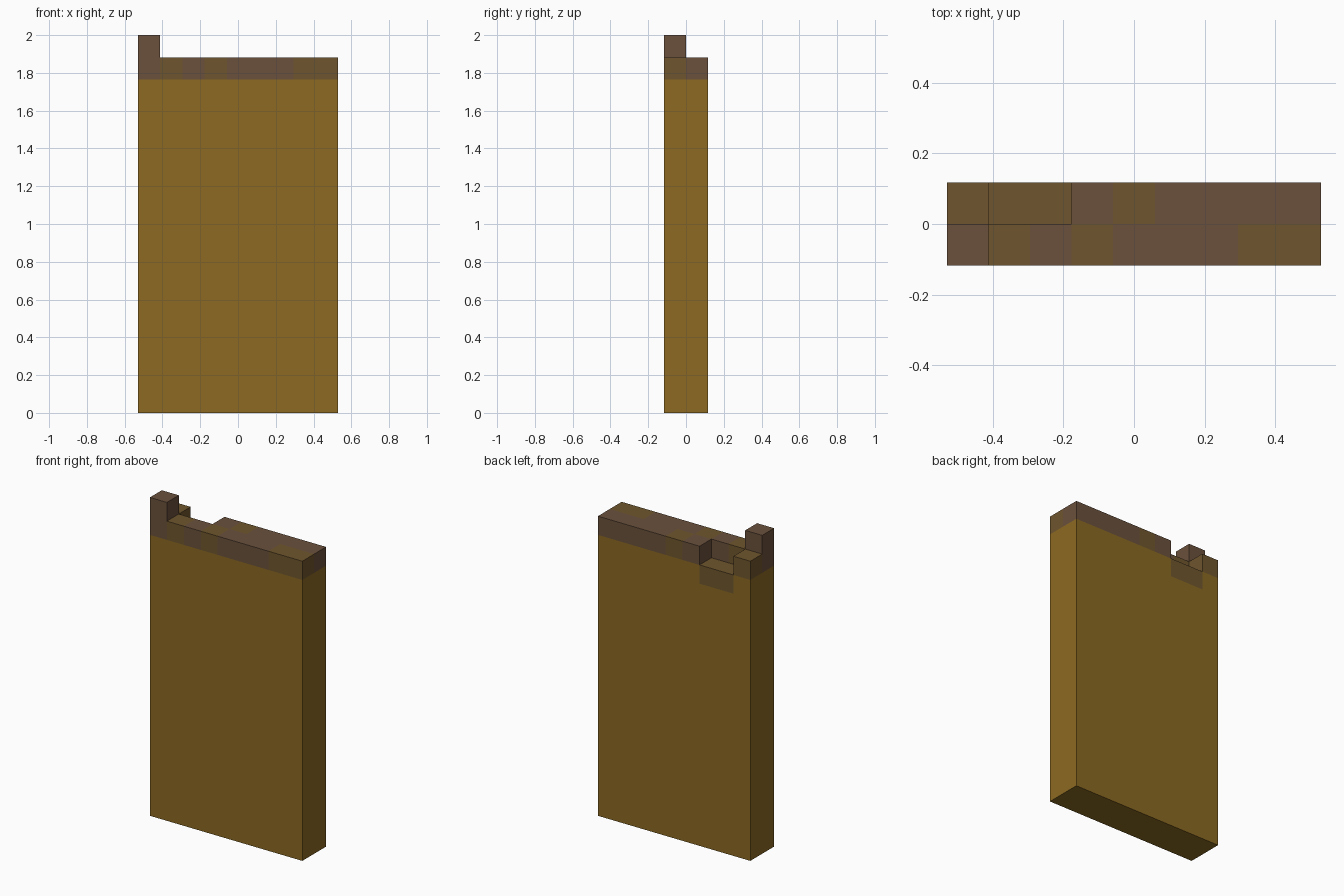
import bpy, bmesh
from mathutils import Vector

if "Cube" in bpy.data.objects:
    bpy.data.objects.remove(bpy.data.objects["Cube"])

U = 2 / 17                      # one block
NX, NY = 9, 2

# Height of each column, front row then back row, left to right
HEIGHTS = ([17] + [16] * 8, [16, 15, 15] + [16] * 6)
# Cap colour of each column: b = brown, o = olive
CAPS = ("bobobbboo", "ooobobbbb")


def material(name, srgb):
    m = bpy.data.materials.new(name)
    lin = [((c / 255 + 0.055) / 1.055) ** 2.4 for c in srgb]
    m.diffuse_color = (*lin, 1)
    m.use_nodes = True
    m.node_tree.nodes["Principled BSDF"].inputs["Base Color"].default_value = m.diffuse_color
    return m


ochre = material("ochre", (140, 106, 34))
brown = material("brown", (107, 81, 60))
olive = material("olive_brown", (111, 86, 46))

# Fill the block grid: ochre below, coloured cap on top of every column
cells = {}
for y in range(NY):
    for x in range(NX):
        h = HEIGHTS[y][x]
        cap_base = min(h - 1, 15)
        for z in range(h):
            kind = "p" if z < cap_base else CAPS[y][x]
            cells[x, y, z] = kind


def build(name, kinds):
    """Make one object from the exposed block faces of the given kinds."""
    bm = bmesh.new()
    for cell, kind in cells.items():
        if kind not in kinds:
            continue
        for axis in range(3):
            for sign in (-1, 1):
                near = list(cell)
                near[axis] += sign
                if tuple(near) in cells:
                    continue
                n, a, b = Vector(), Vector(), Vector()
                n[axis], a[(axis + 1) % 3], b[(axis + 2) % 3] = sign, 1, sign
                c = Vector(cell) + Vector((0.5 - NX / 2, 0.5 - NY / 2, 0.5))
                quad = [c + (n + a * i + b * j) / 2
                        for i, j in ((-1, -1), (1, -1), (1, 1), (-1, 1))]
                f = bm.faces.new([bm.verts.new(p * U) for p in quad])
                f.material_index = kinds.index(kind)
    # Merge blocks into large flat faces of one colour
    bmesh.ops.remove_doubles(bm, verts=bm.verts, dist=1e-4)
    bmesh.ops.dissolve_limit(bm, angle_limit=0.01, verts=bm.verts,
                             edges=bm.edges, delimit={'MATERIAL'})
    me = bpy.data.meshes.new(name)
    bm.to_mesh(me)
    bm.free()
    ob = bpy.data.objects.new(name, me)
    bpy.context.collection.objects.link(ob)
    return ob


# Tall ochre slab
build("slab", "p").data.materials.append(ochre)

# Mottled cap with the notch and the raised corner
cap = build("top_cap", "bo")
for m in (brown, olive):
    cap.data.materials.append(m)
